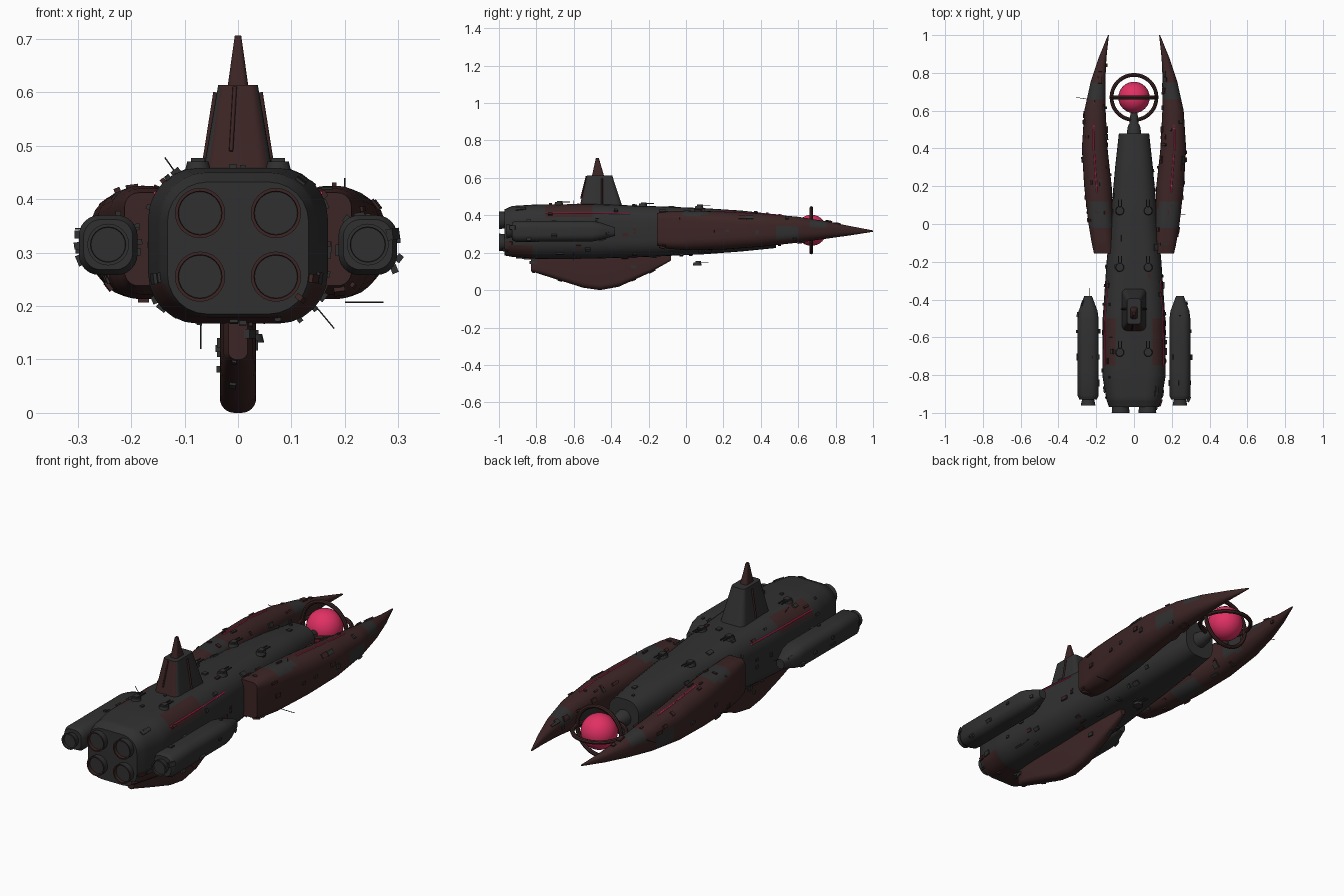
import bpy, bmesh, math, random
from mathutils import Vector, Matrix

if "Cube" in bpy.data.objects:
    bpy.data.objects.remove(bpy.data.objects["Cube"])
random.seed(7)


def material(name, rgb):
    m = bpy.data.materials.new(name)
    m.use_nodes = True
    m.diffuse_color = (*rgb, 1)
    m.node_tree.nodes["Principled BSDF"].inputs["Base Color"].default_value = (*rgb, 1)
    return m


MATS = [material("charcoal", (0.03, 0.03, 0.03)),
        material("dark_rust", (0.046, 0.018, 0.018)),
        material("energy_pink", (0.75, 0.03, 0.125))]
CHARCOAL, RUST, PINK = range(3)
SEG = 6  # segments per rounded corner


def finish(name, bm, rule, angle=35):
    bmesh.ops.recalc_face_normals(bm, faces=bm.faces)
    for f in bm.faces:
        f.material_index = rule(f.calc_center_median(), f.normal) if callable(rule) else rule
    me = bpy.data.meshes.new(name)
    bm.to_mesh(me)
    bm.free()
    for m in MATS:
        me.materials.append(m)
    ob = bpy.data.objects.new(name, me)
    bpy.context.collection.objects.link(ob)
    bpy.ops.object.select_all(action='DESELECT')
    ob.select_set(True)
    bpy.context.view_layer.objects.active = ob
    bpy.ops.object.shade_smooth_by_angle(angle=math.radians(angle))
    return ob


# Section: (t, a_min, a_max, b_min, b_max, corner fraction)
def ring(sec, axis):
    t, a0, a1, b0, b1, frac = sec
    r = frac * min(a1 - a0, b1 - b0)
    pts = []
    for i, (a, b) in enumerate([(a1 - r, b1 - r), (a0 + r, b1 - r), (a0 + r, b0 + r), (a1 - r, b0 + r)]):
        for k in range(SEG + 1):
            g = math.pi / 2 * (i + k / SEG)
            u, v = a + r * math.cos(g), b + r * math.sin(g)
            pts.append(Vector((u, t, v) if axis == 'y' else (u, v, t)))
    return pts


def mix(p, q, f):
    return tuple(x + (y - x) * f for x, y in zip(p, q))


def at(secs, t):
    for p, q in zip(secs, secs[1:]):
        if p[0] <= t <= q[0]:
            return mix(p, q, (t - p[0]) / (q[0] - p[0]))


def loft(name, secs, rule, axis='y', cuts=1):
    rows = [mix(p, q, i / cuts) for p, q in zip(secs, secs[1:]) for i in range(cuts)] + [secs[-1]]
    bm = bmesh.new()
    loops = [[bm.verts.new(p) for p in ring(s, axis)] for s in rows]
    n = len(loops[0])
    for lo, hi in zip(loops, loops[1:]):
        for i in range(n):
            bm.faces.new((lo[i], lo[(i + 1) % n], hi[(i + 1) % n], hi[i]))
    bm.faces.new(loops[0])
    bm.faces.new(loops[-1])
    return finish(name, bm, rule)


def round_section(t, x, z, r):
    return (t, x - r, x + r, z - r, z + r, 0.499)


def rod(name, pts, radius, mat):
    cu = bpy.data.curves.new(name, 'CURVE')
    cu.dimensions = '3D'
    cu.bevel_depth, cu.bevel_resolution, cu.use_fill_caps = radius, 1, True
    sp = cu.splines.new('POLY')
    sp.points.add(len(pts) - 1)
    for p, co in zip(sp.points, pts):
        p.co = (*co, 1)
    cu.materials.append(MATS[mat])
    bpy.context.collection.objects.link(bpy.data.objects.new(name, cu))


def add_box(bm, centre, size, rot=Matrix()):
    bmesh.ops.create_cube(bm, size=1, matrix=Matrix.Translation(centre) @ rot @ Matrix.Diagonal((*size, 1)))


def plating(name, ob, count, mat):
    # Small boxes scattered over the surface of a part
    faces = [p for p in ob.data.polygons if len(p.vertices) == 4 and abs(p.normal.y) < 0.8]
    bm = bmesh.new()
    for p in random.choices(faces, [f.area for f in faces], k=count):
        n = p.normal
        side = Vector((0, 1, 0)).cross(n).normalized()
        rot = Matrix((side, n.cross(side), n)).transposed().to_4x4()
        spot = p.center + side * random.uniform(-0.02, 0.02) * (p.area > 0.001)
        add_box(bm, spot, (random.uniform(0.008, 0.022), random.uniform(0.01, 0.04), random.uniform(0.008, 0.016)), rot)
    finish(name, bm, mat)


# Main hull
HULL = [(-0.97, -.132, .132, .185, .432, .3), (-0.93, -.146, .146, .178, .45, .32),
        (-0.8, -.168, .168, .167, .458, .32), (-0.5, -.166, .166, .168, .46, .32),
        (-0.2, -.145, .145, .178, .45, .32), (0.1, -.118, .118, .192, .438, .34),
        (0.3, -.1, .1, .207, .425, .36), (0.48, -.08, .08, .225, .405, .38)]


def hull_paint(c, n):
    patch = -.75 < c.y < -.52 and c.z > .4 and abs(c.x) > .09
    low = -.95 < c.y < -.82 and c.z < .24
    return RUST if patch or low else CHARCOAL


hull = loft("hull", HULL, hull_paint, cuts=6)
plating("hull_plating", hull, 50, CHARCOAL)
plating("hull_rust_plating", hull, 25, RUST)

# Neck holding the energy core
loft("core_neck", [round_section(.47, 0, .315, .04), round_section(.52, 0, .315, .032),
                   round_section(.53, 0, .315, .025), round_section(.6, 0, .315, .017)], CHARCOAL)

# Energy core and its two rings
bm = bmesh.new()
bmesh.ops.create_uvsphere(bm, u_segments=32, v_segments=16, radius=.083, matrix=Matrix.Translation((0, .67, .32)))
finish("energy_core", bm, PINK)
for name, turn in (("flat_ring", 0), ("upright_ring", math.pi / 2)):
    bpy.ops.mesh.primitive_torus_add(major_radius=.119, minor_radius=.01, major_segments=48, minor_segments=8,
                                     location=(0, .67, .32), rotation=(turn, 0, 0))
    bpy.context.object.name = name
    bpy.context.object.data.materials.append(MATS[RUST])
    bpy.ops.object.shade_smooth_by_angle()

# Keel fin
KEEL = [(-.83, -.018, .018, .1, .2, .4), (-.8, -.027, .027, .092, .2, .4), (-.7, -.033, .033, .06, .2, .4),
        (-.55, -.034, .034, .013, .2, .4), (-.46, -.034, .034, 0, .2, .4), (-.36, -.033, .033, .018, .2, .4),
        (-.2, -.026, .026, .09, .2, .4), (-.08, -.012, .012, .158, .2, .4)]
keel = loft("keel_fin", KEEL, RUST, cuts=3)
plating("keel_plating", keel, 14, CHARCOAL)

# Command tower and spire
loft("tower", [(.44, -.067, .067, -.57, -.338, .22), (.614, -.037, .037, -.53, -.395, .22)],
     lambda c, n: RUST if n.y < -.6 else CHARCOAL, axis='z')
loft("tower_spire", [(.6, -.021, .021, -.505, -.435, .3), (.706, -.006, .006, -.482, -.466, .3)], RUST, axis='z')
rod("tower_back_pipe", [(-.013, -.562, .49), (-.006, -.532, .61)], .004, RUST)
for s in (-1, 1):
    rod("tower_side_pipe", [(s * .064, -.45, .46), (s * .042, -.45, .6)], .005, RUST)

# Main engine nozzles
for x in (-.071, .071):
    for z in (.255, .374):
        loft("main_nozzle", [round_section(-.94, x, z, .043), round_section(-1, x, z, .047),
                             round_section(-1, x, z, .041), round_section(-.985, x, z, .04)],
             lambda c, n: RUST if c.y < -.988 and len(MATS) else CHARCOAL)

# Side claws, engine pods and stripes, mirrored left and right
CLAW = [(-.155, .11, .212, .238, .412, .25), (-.1, .11, .224, .222, .42, .35), (0, .11, .241, .213, .425, .42),
        (.2, .118, .264, .217, .42, .45), (.4, .14, .276, .232, .41, .46), (.6, .15, .263, .254, .392, .46),
        (.75, .152, .23, .275, .368, .46), (.88, .146, .187, .293, .342, .46), (1, .133, .138, .312, .319, .46)]
POD = [(-.93, -.046, .046, .268, .362, .35), (-.91, -.055, .055, .258, .37, .35), (-.5, -.055, .055, .26, .37, .35),
       (-.46, -.05, .05, .268, .362, .38), (-.38, -.02, .02, .29, .335, .4)]


def claw_paint(c, n):
    top = -.02 < c.y < .1 and c.z > .4
    side = .48 < c.y < .6 and .27 < c.z < .34
    front = .66 < c.y < .76 and c.z > .33
    belly = .1 < c.y < .3 and c.z < .25 and abs(c.x) < .2
    return CHARCOAL if top or side or front or belly else RUST


def mirrored(secs, s, shift=0):
    return [(t, *sorted((s * (a0 + shift), s * (a1 + shift))), *rest) for t, a0, a1, *rest in secs]


def stripe(name, secs, corner, start, end, s):
    pts = [ring(at(secs, start + (end - start) * i / 8), 'y')[corner] for i in range(9)]
    rod(name, [(s * p.x, p.y, p.z) for p in pts], .0035, PINK)


for s, side in ((1, "left"), (-1, "right")):
    claw = loft(side + "_claw", mirrored(CLAW, s), claw_paint, cuts=5)
    plating(side + "_claw_plating", claw, 26, RUST)
    plating(side + "_claw_dark_plating", claw, 14, CHARCOAL)
    pod = loft(side + "_pod", mirrored(POD, s, .243), CHARCOAL, cuts=3)
    plating(side + "_pod_plating", pod, 10, CHARCOAL)
    x = s * .243
    loft(side + "_pod_nozzle", [round_section(-.92, x, .315, .03), round_section(-.96, x, .315, .039),
                                round_section(-.96, x, .315, .033), round_section(-.95, x, .315, .032)], CHARCOAL)
    stripe(side + "_hull_stripe", HULL, 2, -.75, -.3, s)
    for start, end in ((.17, .3), (.31, .37), (.39, .52)):
        stripe(side + "_claw_stripe", CLAW, 6, start, end, s)


# Twin-barrel turrets
def turret(x, y, z):
    bm = bmesh.new()
    bmesh.ops.create_cone(bm, cap_ends=True, segments=16, radius1=.024, radius2=.02, depth=.016,
                          matrix=Matrix.Translation((x, y, z)))
    add_box(bm, (x, y + .005, z + .009), (.026, .03, .012))
    for dx in (-.008, .008):
        add_box(bm, (x + dx, y + .035, z + .009), (.005, .05, .005))
    finish("turret", bm, CHARCOAL)


for s in (-1, 1):
    for y, z in ((.07, .442), (-.23, .454), (-.68, .462)):
        turret(s * .075, y, z)
turret(.025, .06, .14)

# Antennas
for a, b in (((-.11, -.6, .44), (-.137, -.6, .478)), ((.145, -.6, .2), (.18, -.6, .158)),
             ((-.07, -.4, .18), (-.07, -.4, .12)), ((-.24, .66, .34), (-.305, .67, .345)),
             ((.2, .1, .41), (.2, .1, .44)), ((-.235, -.4, .33), (-.235, -.34, .34)),
             ((.2, .05, .207), (.272, .05, .207))):
    rod("antenna", [a, b], .0015, CHARCOAL)
